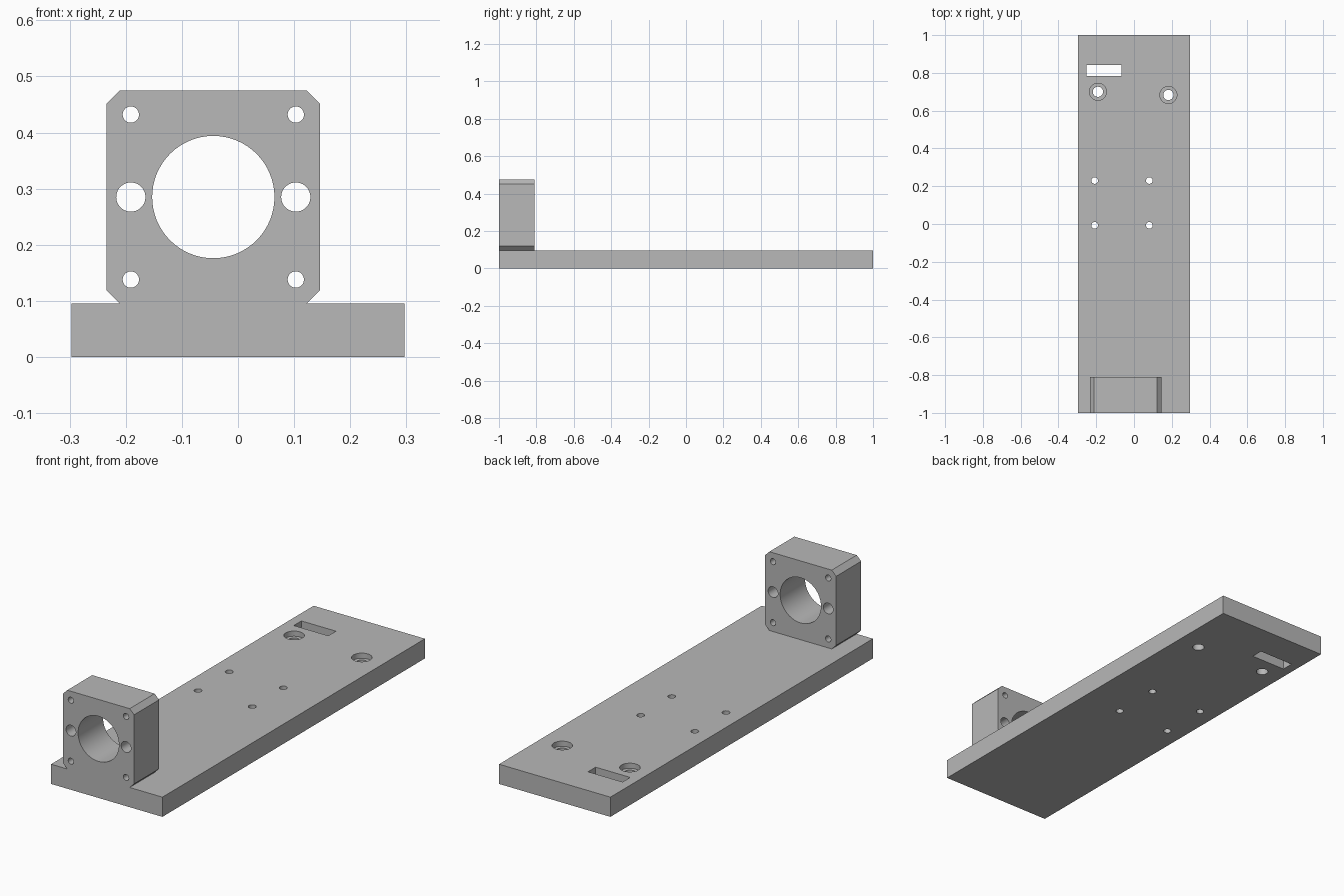
import bpy
import bmesh
import math
from mathutils import Matrix, Vector

cube = bpy.data.objects.get("Cube")
if cube:
    bpy.data.objects.remove(cube, do_unlink=True)

# Single machined grey finish
grey = bpy.data.materials.new("machined grey")
grey.use_nodes = True
colour = (0.48, 0.48, 0.48, 1)
grey.diffuse_color = colour
grey.node_tree.nodes["Principled BSDF"].inputs["Base Color"].default_value = colour


def finish(name, bm):
    bmesh.ops.recalc_face_normals(bm, faces=bm.faces)
    mesh = bpy.data.meshes.new(name)
    bm.to_mesh(mesh)
    bm.free()
    mesh.materials.append(grey)
    obj = bpy.data.objects.new(name, mesh)
    bpy.context.collection.objects.link(obj)
    return obj


def box(name, low, high):
    low, high = Vector(low), Vector(high)
    bm = bmesh.new()
    bmesh.ops.create_cube(bm, size=1)
    bmesh.ops.scale(bm, vec=high - low, verts=bm.verts)
    bmesh.ops.translate(bm, vec=(low + high) / 2, verts=bm.verts)
    return finish(name, bm)


def cylinder(centre, radius, depth, axis="Z"):
    bm = bmesh.new()
    turn = Matrix.Rotation(math.pi / 2, 4, "X") if axis == "Y" else Matrix()
    bmesh.ops.create_cone(bm, cap_ends=True, segments=64, radius1=radius,
                          radius2=radius, depth=depth,
                          matrix=Matrix.Translation(centre) @ turn)
    return finish("cutter", bm)


def cut(obj, cutter):
    cutter.hide_render = True
    mod = obj.modifiers.new("cut", "BOOLEAN")
    mod.operation = "DIFFERENCE"
    mod.solver = "EXACT"
    mod.object = cutter
    bpy.context.view_layer.objects.active = obj
    bpy.ops.object.modifier_apply(modifier=mod.name)
    bpy.data.objects.remove(cutter, do_unlink=True)


def shade(obj):
    bpy.ops.object.select_all(action="DESELECT")
    obj.select_set(True)
    bpy.context.view_layer.objects.active = obj
    bpy.ops.object.shade_smooth_by_angle(angle=math.radians(30))


# Base plate
top = 0.095
plate = box("base_plate", (-0.297, -1, 0), (0.297, 1, top))

# Four small mounting holes
for x in (-0.208, 0.081):
    for y in (-0.007, 0.23):
        cut(plate, cylinder((x, y, 0), 0.0175, 1))

# Two counterbored screw holes
for x, y in ((-0.191, 0.70), (0.182, 0.683)):
    cut(plate, cylinder((x, y, top), 0.045, 0.05))
    cut(plate, cylinder((x, y, 0), 0.027, 1))

# Rectangular slot
cut(plate, box("cutter", (-0.251, 0.783, -0.1), (-0.066, 0.841, 0.2)))
shade(plate)

# Bearing block with chamfered long edges
mid_x, mid_z, half, chamfer = -0.044, 0.285, 0.19, 0.0235
block = box("bearing_block", (mid_x - half, -1, top),
            (mid_x + half, -0.81, top + 2 * half))
bm = bmesh.new()
bm.from_mesh(block.data)
long_edges = [e for e in bm.edges
              if abs(e.verts[0].co.y - e.verts[1].co.y) > 0.1]
bmesh.ops.bevel(bm, geom=long_edges, offset=chamfer, segments=1, affect="EDGES")
bm.to_mesh(block.data)
bm.free()

# Bearing bore, side holes and corner screw holes
cut(block, cylinder((mid_x, -0.9, mid_z), 0.109, 0.5, "Y"))
offset = 0.147
for sx in (-1, 1):
    x = mid_x + sx * offset
    cut(block, cylinder((x, -0.9, mid_z), 0.026, 0.5, "Y"))
    for sz in (-1, 1):
        cut(block, cylinder((x, -0.9, mid_z + sz * offset), 0.0145, 0.5, "Y"))
shade(block)
